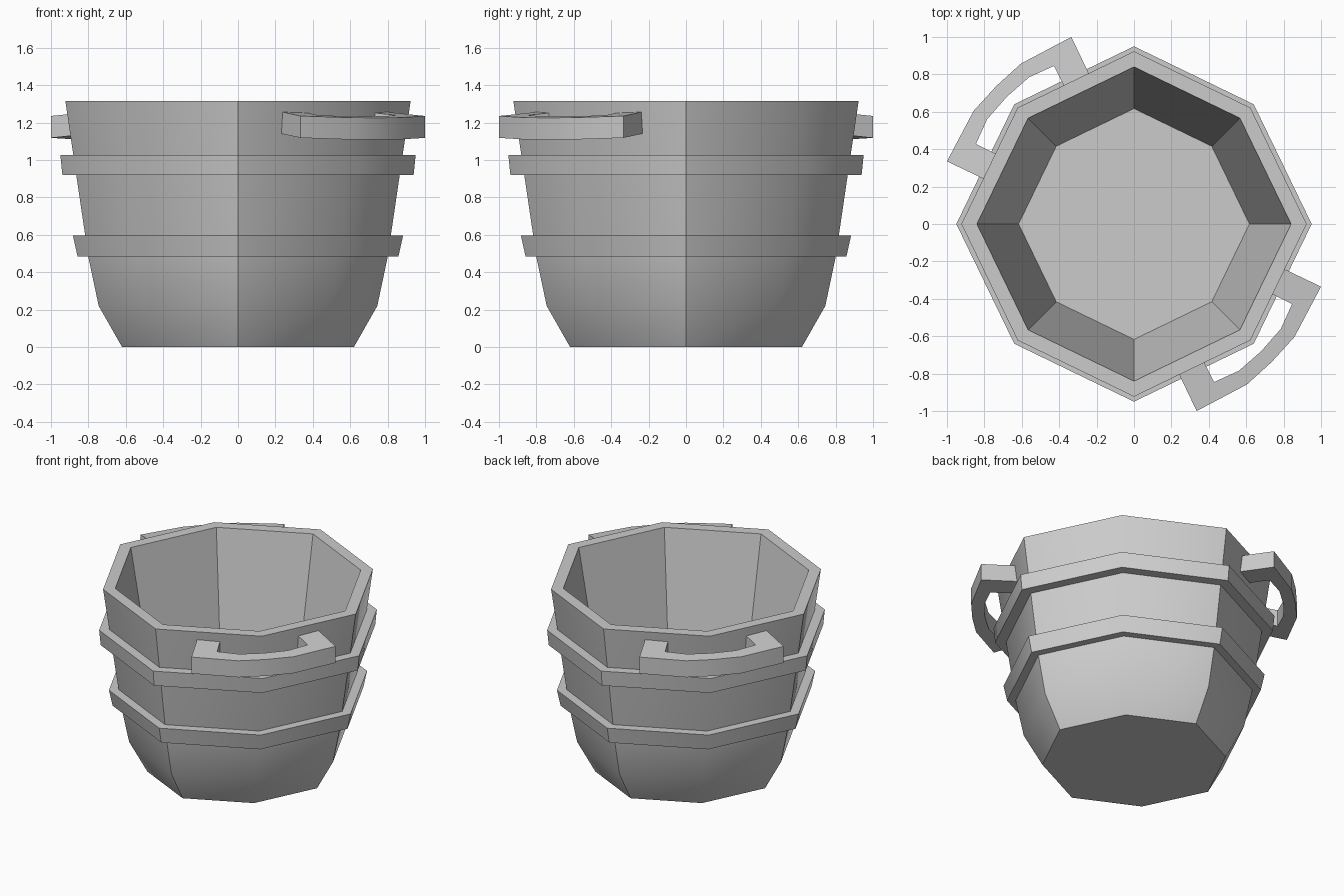
import bpy, bmesh, math

if "Cube" in bpy.data.objects:
    bpy.data.objects.remove(bpy.data.objects["Cube"])

DIAG = 0.953  # diagonal corners sit slightly closer in than axis corners


def finish(name, bm, angle=None, flat_from=None):
    bmesh.ops.recalc_face_normals(bm, faces=bm.faces)
    me = bpy.data.meshes.new(name)
    bm.to_mesh(me)
    bm.free()
    ob = bpy.data.objects.new(name, me)
    bpy.context.collection.objects.link(ob)
    if angle:
        bpy.ops.object.select_all(action='DESELECT')
        ob.select_set(True)
        bpy.context.view_layer.objects.active = ob
        bpy.ops.object.shade_smooth_by_angle(angle=math.radians(angle))
    if flat_from is not None:
        for p in me.polygons[flat_from:]:
            p.use_smooth = False
    return ob


def ring(bm, r, z):
    pts = []
    for i in range(8):
        a = i * math.pi / 4
        k = r * (DIAG if i % 2 else 1)
        pts.append(bm.verts.new((k * math.cos(a), k * math.sin(a), z)))
    return pts


def octagon_shell(name, profile, closed, angle, flat_from=None):
    bm = bmesh.new()
    rings = [ring(bm, r, z) for r, z in profile]
    pairs = list(zip(rings, rings[1:]))
    if closed:
        pairs.append((rings[-1], rings[0]))
    for a, b in pairs:
        for i in range(8):
            j = (i + 1) % 8
            bm.faces.new((a[i], a[j], b[j], b[i]))
    if not closed:
        bm.faces.new(rings[0])
        bm.faces.new(rings[-1])
    return finish(name, bm, angle, flat_from)


# bucket: outer wall, rim, straight inner wall and floor
octagon_shell("bucket_body", [(0.62, 0), (0.745, 0.22), (0.80, 0.48),
                              (0.923, 1.315), (0.84, 1.315), (0.617, 0.08)],
              False, 44, 24)

# hoops
octagon_shell("lower_hoop", [(0.78, 0.485), (0.858, 0.485), (0.883, 0.597), (0.80, 0.597)], True, 44)
octagon_shell("upper_hoop", [(0.84, 0.92), (0.939, 0.92), (0.95, 1.027), (0.86, 1.027)], True, 44)

# handles: half outline mirrored over the diagonal, tilted up towards the wall
OUTER = [(0.225, -0.77), (0.335, -1.0), (0.604, -0.858), (0.737, -0.737)]
INNER = [(0.36, -0.71), (0.428, -0.845), (0.56, -0.785), (0.68, -0.68)]


def mirrored(half):
    return half + [(-y, -x) for x, y in reversed(half[:-1])]


def handle(name, sign):
    bm = bmesh.new()
    secs = []
    for o, i in zip(mirrored(OUTER), mirrored(INNER)):
        sec = []
        for (x, y), z in ((o, 1.118), (i, 1.118), (i, 1.235), (o, 1.235)):
            lift = 0.1 * (0.944 - (x - y) / math.sqrt(2))
            sec.append(bm.verts.new((sign * x, sign * y, z + lift)))
        secs.append(sec)
    for a, b in zip(secs, secs[1:]):
        for i in range(4):
            j = (i + 1) % 4
            bm.faces.new((a[i], a[j], b[j], b[i]))
    bm.faces.new(secs[0])
    bm.faces.new(secs[-1])
    finish(name, bm, 30)


handle("front_handle", 1)
handle("back_handle", -1)
